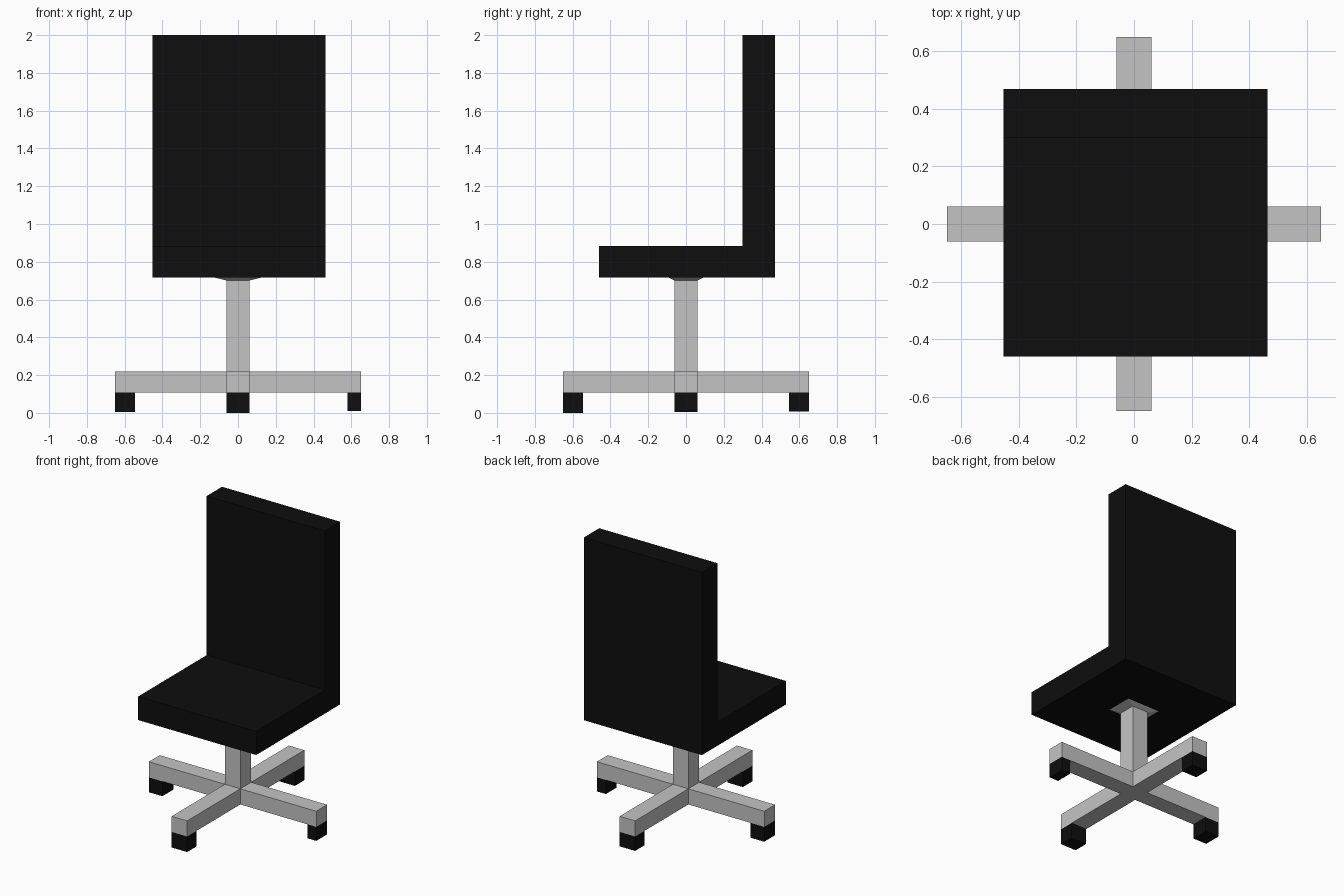
import bpy, bmesh
from mathutils import Vector

if "Cube" in bpy.data.objects:
    bpy.data.objects.remove(bpy.data.objects["Cube"])


def material(name, rgb):
    m = bpy.data.materials.new(name)
    m.diffuse_color = (*rgb, 1)
    m.use_nodes = True
    m.node_tree.nodes["Principled BSDF"].inputs["Base Color"].default_value = m.diffuse_color
    return m


BLACK = material("black", (0.0044, 0.0044, 0.0044))
GREY = material("light grey", (0.55, 0.55, 0.55))


def finish(name, bm, mat):
    bmesh.ops.recalc_face_normals(bm, faces=bm.faces)
    me = bpy.data.meshes.new(name)
    bm.to_mesh(me)
    bm.free()
    me.materials.append(mat)
    ob = bpy.data.objects.new(name, me)
    bpy.context.collection.objects.link(ob)


def prism(name, points, direction, mat):
    """Extrude a flat outline along a direction."""
    bm = bmesh.new()
    face = bm.faces.new([bm.verts.new(p) for p in points])
    ext = bmesh.ops.extrude_face_region(bm, geom=[face], use_keep_orig=True)
    verts = [g for g in ext["geom"] if isinstance(g, bmesh.types.BMVert)]
    bmesh.ops.translate(bm, verts=verts, vec=Vector(direction))
    finish(name, bm, mat)


def box(name, x0, x1, y0, y1, z0, z1, mat):
    prism(name, [(x0, y0, z0), (x1, y0, z0), (x1, y1, z0), (x0, y1, z0)],
          (0, 0, z1 - z0), mat)


# Seat and backrest: one L-shaped side profile
X0, X1 = -0.453, 0.464
profile = [(-0.46, 0.717), (0.47, 0.717), (0.47, 2.0),
           (0.30, 2.0), (0.30, 0.883), (-0.46, 0.883)]
prism("seat_and_back", [(X0, y, z) for y, z in profile], (X1 - X0, 0, 0), BLACK)

# Central post
W, L = 0.06, 0.65
box("post", -W, W, -W, W, 0.218, 0.702, GREY)

# Shallow flared plate joining post and seat
bm = bmesh.new()
rings = []
for hx, hy, z in ((W, W, 0.701), (0.125, 0.093, 0.717)):
    rings.append([bm.verts.new((sx * hx, sy * hy, z))
                  for sx, sy in ((-1, -1), (1, -1), (1, 1), (-1, 1))])
for i in range(4):
    j = (i + 1) % 4
    bm.faces.new((rings[0][i], rings[0][j], rings[1][j], rings[1][i]))
bm.faces.new(rings[0])
bm.faces.new(rings[1])
finish("mounting_plate", bm, GREY)

# Cross-shaped foot
cross = [(-W, -L), (W, -L), (W, -W), (L, -W), (L, W), (W, W),
         (W, L), (-W, L), (-W, W), (-L, W), (-L, -W), (-W, -W)]
prism("cross_base", [(x, y, 0.109) for x, y in cross], (0, 0, 0.11), GREY)

# Block casters under the arm ends
box("caster_front", -W, W, -L, -0.545, 0.0, 0.109, BLACK)
box("caster_back", -W, W, 0.545, L, 0.008, 0.109, BLACK)
box("caster_left", -L, -0.545, -W, W, 0.005, 0.109, BLACK)
box("caster_right", 0.58, L, -W, W, 0.011, 0.109, BLACK)
